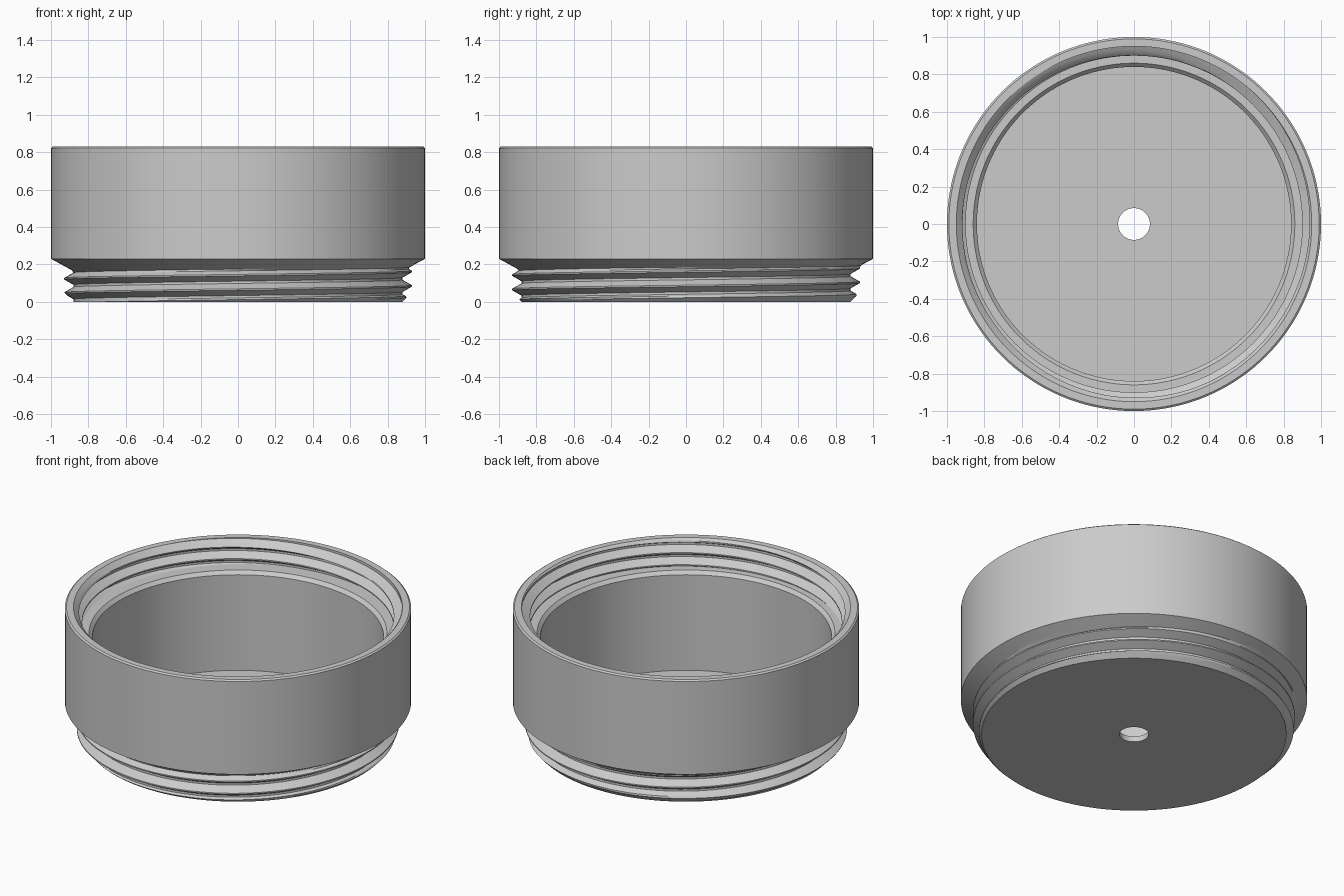
import bpy
import bmesh
from math import tau, cos, sin, radians

if "Cube" in bpy.data.objects:
    bpy.data.objects.remove(bpy.data.objects["Cube"], do_unlink=True)

SEGMENTS = 144
PITCH = 0.077
RIM = 0.83

grey = bpy.data.materials.new("plain grey")
grey.use_nodes = True
grey.diffuse_color = (0.6, 0.6, 0.6, 1)
grey.node_tree.nodes["Principled BSDF"].inputs["Base Color"].default_value = (0.6, 0.6, 0.6, 1)


def ring(radius, z):
    """A plain circular row."""
    return lambda turn: (radius, z)


def tooth(root, crest, u):
    """Trapezoid thread radius, u is the distance from the crest in pitches."""
    d = abs((u + 0.5) % 1 - 0.5)
    return crest + (root - crest) * min(max((d - 0.05) / 0.37, 0), 1)


def thread_rows(z0, z1, crest_z, root, crest, limit):
    """Rows that climb with the helix, trimmed to the height z0 to z1."""
    breaks = [-0.42, -0.3, -0.18, -0.05, 0.05, 0.18, 0.3, 0.42]
    rows = []
    for k in range(-5, 6):
        for b in breaks:
            def row(turn, u=k + b):
                wanted = crest_z + PITCH * (u + turn)
                z = min(max(wanted, z0), z1)
                u_here = (z - crest_z) / PITCH - turn
                return limit(tooth(root, crest, u_here), z), z
            rows.append(row)
    return rows


# Outside thread: lead-in at the foot, conical shoulder at the top
def outer_limit(r, z):
    return max(min(r, 0.88 + z), 1 - (0.23 - z) / 0.55)


# Inside thread: chamfered mouth
def inner_limit(r, z):
    return max(r, 0.95 - (RIM - z))


outer = thread_rows(0, 0.23, 0.085, 0.88, 0.93, outer_limit)
inner = thread_rows(0.665, RIM, 0.688, 0.95, 0.90, inner_limit)

# Closed section: drain hole, base, outer thread, wall, rim, inner thread, cup
rows = [ring(0.085, 0.035), ring(0.085, 0), *outer,
        ring(1, RIM - 0.008), ring(0.99, RIM), *reversed(inner),
        ring(0.86, 0.665), ring(0.84, 0.644), ring(0.84, 0.035)]

bm = bmesh.new()
grid = []
for row in rows:
    line = []
    for i in range(SEGMENTS + 1):
        turn = i / SEGMENTS
        r, z = row(turn)
        line.append(bm.verts.new((r * cos(tau * turn), r * sin(tau * turn), z)))
    grid.append(line)
for a, b in zip(grid, grid[1:] + grid[:1]):
    for i in range(SEGMENTS):
        bm.faces.new((a[i], a[i + 1], b[i + 1], b[i]))

# Weld the seam and the trimmed thread ends
bmesh.ops.remove_doubles(bm, verts=bm.verts, dist=0.0001)
bmesh.ops.recalc_face_normals(bm, faces=bm.faces)
mesh = bpy.data.meshes.new("threaded_cup")
bm.to_mesh(mesh)
bm.free()
mesh.materials.append(grey)

cup = bpy.data.objects.new("threaded_cup", mesh)
bpy.context.collection.objects.link(cup)
bpy.ops.object.select_all(action="DESELECT")
cup.select_set(True)
bpy.context.view_layer.objects.active = cup
bpy.ops.object.shade_smooth_by_angle(angle=radians(20))
